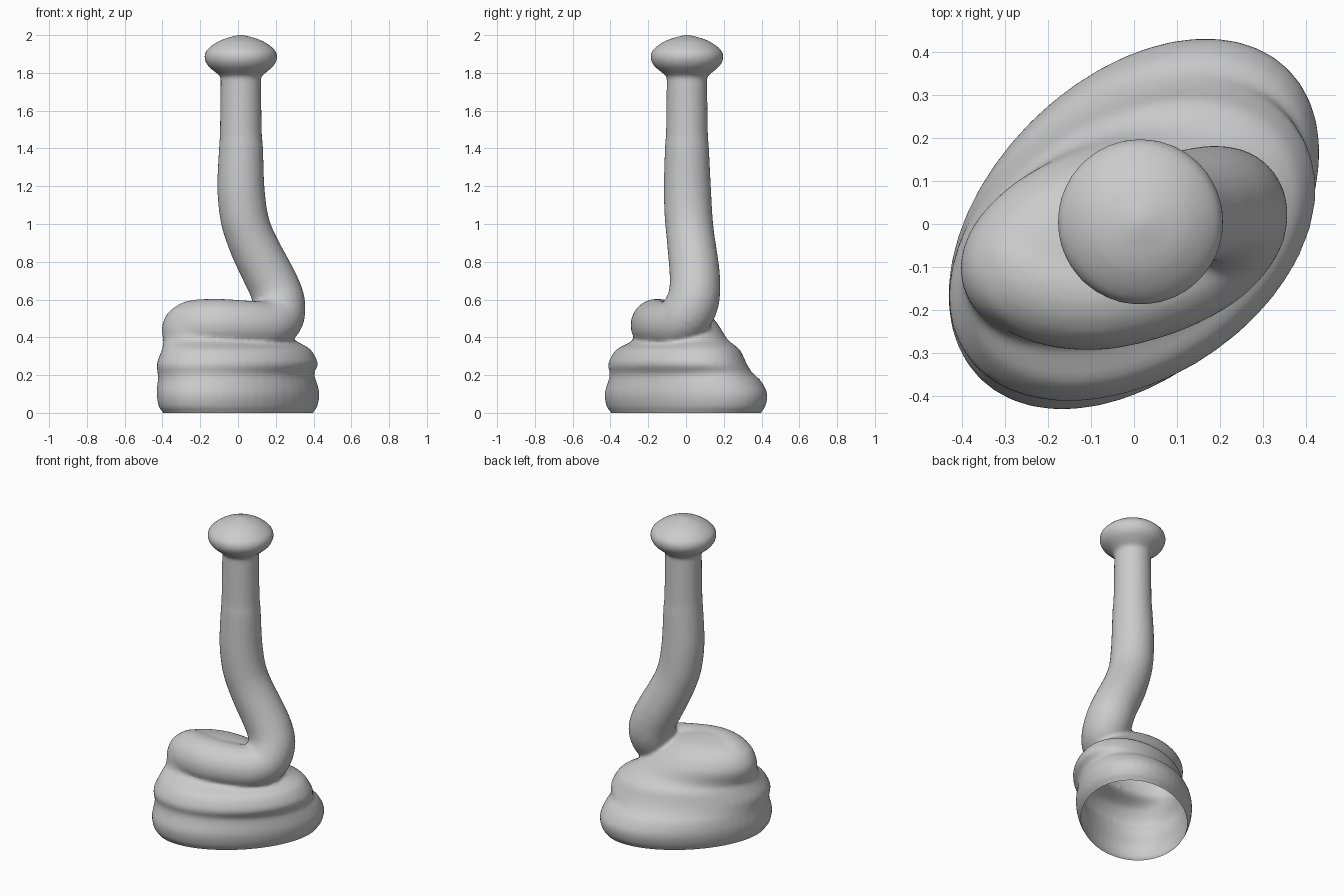
import bpy, bmesh, math
from mathutils import Vector, Quaternion

cube = bpy.data.objects.get("Cube")
if cube:
    bpy.data.objects.remove(cube, do_unlink=True)

grey = bpy.data.materials.new("plain grey")
grey.use_nodes = True
colour = (0.6, 0.6, 0.6, 1)
grey.diffuse_color = colour
grey.node_tree.nodes["Principled BSDF"].inputs["Base Color"].default_value = colour


def smooth_rows(rows, steps):
    """Catmull-Rom resampling of a list of number tuples."""
    out = []
    for i in range(len(rows) - 1):
        p0, p1 = rows[max(i - 1, 0)], rows[i]
        p2, p3 = rows[i + 1], rows[min(i + 2, len(rows) - 1)]
        for s in range(steps):
            t = s / steps
            out.append([b + 0.5 * t * (c - a + t * (2*a - 5*b + 4*c - d + t * (3 * (b - c) + d - a)))
                        for a, b, c, d in zip(p0, p1, p2, p3)])
    return out + [list(rows[-1])]


def loft(bm, rings):
    """Skin a list of equal-length point rings into a closed solid."""
    loops = [[bm.verts.new(p) for p in ring] for ring in rings]
    n = len(loops[0])
    for low, high in zip(loops, loops[1:]):
        for k in range(n):
            j = (k + 1) % n
            bm.faces.new((low[k], low[j], high[j], high[k]))
    bm.faces.new(loops[0][::-1])
    bm.faces.new(loops[-1])


def ellipse(z, cx, cy, a, b, degrees, n=48):
    turn = math.radians(degrees)
    ring = []
    for k in range(n):
        t = math.tau * k / n
        u, v = a * math.cos(t - turn), b * math.sin(t - turn)
        ring.append((cx + u * math.cos(turn) - v * math.sin(turn),
                     cy + u * math.sin(turn) + v * math.cos(turn), z))
    return ring


def sweep(path, n=24):
    """Rings around a path of (x, y, z, radius) without twisting."""
    pts = [Vector(p[:3]) for p in path]
    rings, side, last = [], None, None
    for i, p in enumerate(pts):
        along = (pts[min(i + 1, len(pts) - 1)] - pts[max(i - 1, 0)]).normalized()
        side = along.orthogonal().normalized() if side is None else \
            last.rotation_difference(along) @ side
        last = along
        rings.append([p + path[i][3] * (Quaternion(along, math.tau * k / n) @ side)
                      for k in range(n)])
    return rings


body = bmesh.new()

# Stacked lower coils: z, centre x, centre y, half axes, angle
coil_rows = [
    (-.06, 0, 0, .455, .297, 45), (0, 0, 0, .468, .307, 45),
    (.03, 0, 0, .495, .325, 45), (.10, 0, 0, .508, .338, 45),
    (.17, -.005, -.007, .482, .327, 42), (.21, -.012, -.025, .463, .316, 38),
    (.26, -.003, -.045, .466, .316, 33), (.33, -.008, -.043, .43, .288, 31),
    (.36, -.025, -.035, .40, .25, 28), (.39, -.05, -.03, .365, .222, 23),
    (.46, -.08, -.05, .33, .215, 16), (.53, -.105, -.07, .27, .18, 14),
    (.572, -.12, -.09, .19, .125, 12), (.592, -.12, -.11, .08, .05, 12),
    (.596, -.12, -.11, .015, .01, 12)]
loft(body, [ellipse(*r) for r in smooth_rows(coil_rows, 3)])

# Upper coil curling round and rising into the neck: x, y, z, radius
neck_rows = [
    (-.19, -.03, .43, .10), (-.245, -.06, .435, .13), (-.248, -.105, .45, .142),
    (-.18, -.142, .46, .143), (-.07, -.154, .465, .138), (.06, -.127, .463, .131),
    (.16, -.075, .466, .131), (.21, -.012, .502, .138), (.217, .033, .58, .139),
    (.195, .047, .66, .135), (.151, .045, .75, .133), (.10, .034, .85, .13),
    (.057, .022, .95, .127), (.03, .013, 1.05, .127), (.015, .007, 1.2, .125),
    (.016, .005, 1.4, .117), (.015, .005, 1.5, .111), (.015, .005, 1.82, .107)]
loft(body, sweep(smooth_rows(neck_rows, 4)))

# Rounded knob on top: z, radius
knob_rows = [(1.765, .09), (1.79, .118), (1.835, .173), (1.88, .194),
             (1.92, .182), (1.96, .132), (1.982, .083), (2.003, .004)]
loft(body, [ellipse(z, .015, .005, r, r, 0, 32) for z, r in smooth_rows(knob_rows, 2)])

# Fuse the overlapping solids into one softly blended skin
bmesh.ops.recalc_face_normals(body, faces=body.faces)
mesh = bpy.data.meshes.new("coiled_body")
body.to_mesh(mesh)
body.free()
mesh.materials.append(grey)
coiled_body = bpy.data.objects.new("coiled_body", mesh)
bpy.context.collection.objects.link(coiled_body)
fuse = coiled_body.modifiers.new("fuse", "REMESH")
fuse.mode = "VOXEL"
fuse.voxel_size = 0.012
soften = coiled_body.modifiers.new("soften", "SMOOTH")
soften.factor = 0.5
soften.iterations = 6
fused = bpy.data.meshes.new_from_object(
    coiled_body.evaluated_get(bpy.context.evaluated_depsgraph_get()))
coiled_body.modifiers.clear()

# Trim flat at the ground, leaving the underside open
skin = bmesh.new()
skin.from_mesh(fused)
bmesh.ops.bisect_plane(skin, geom=skin.verts[:] + skin.edges[:] + skin.faces[:],
                       plane_co=(0, 0, 0), plane_no=(0, 0, 1), clear_inner=True)
for face in skin.faces:
    face.smooth = True
    face.material_index = 0
skin.to_mesh(mesh)
skin.free()
bpy.data.meshes.remove(fused)
